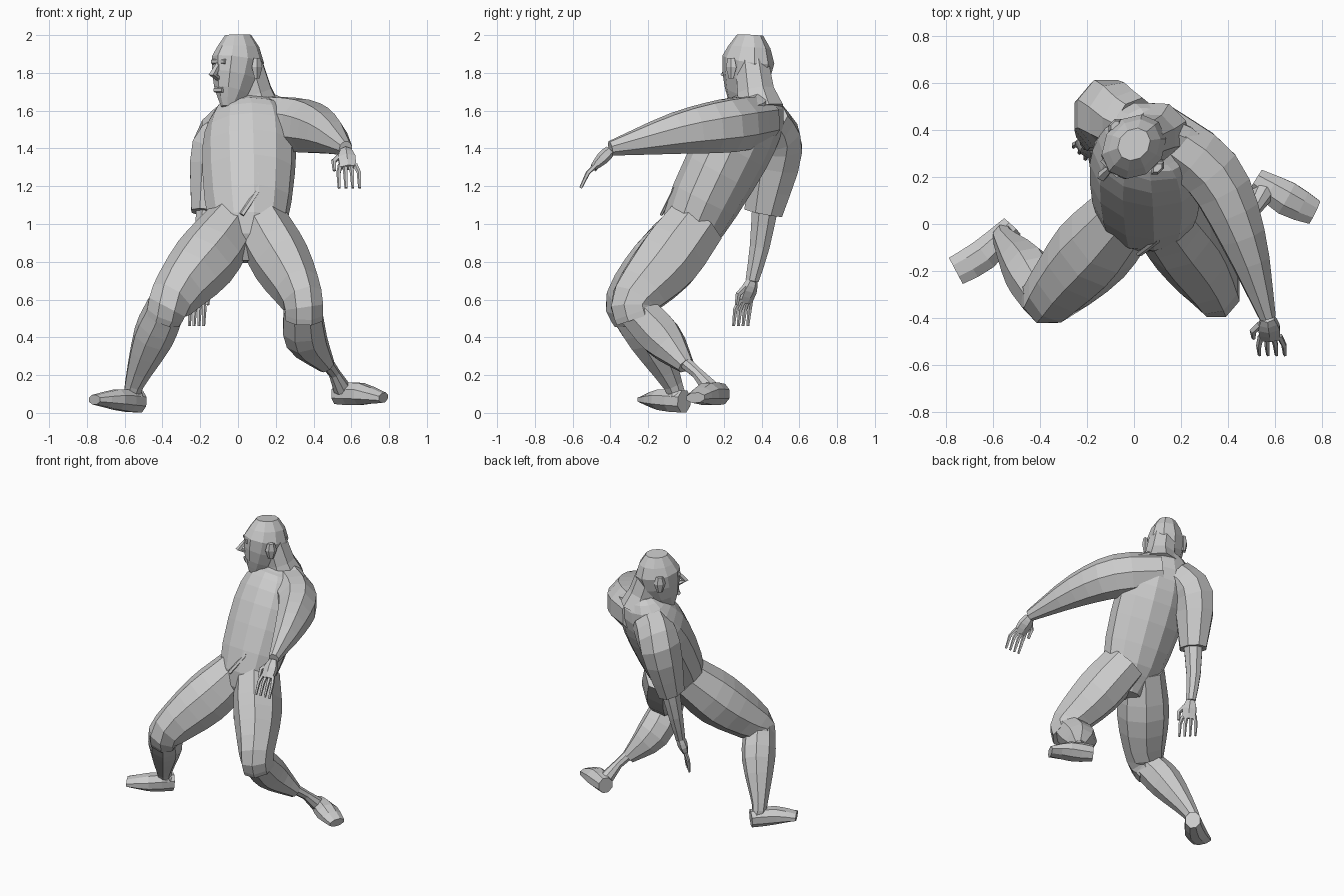
import bpy, bmesh, math
from mathutils import Vector

if "Cube" in bpy.data.objects:
    bpy.data.objects.remove(bpy.data.objects["Cube"], do_unlink=True)

clay = bpy.data.materials.new("grey_clay")
clay.use_nodes = True
clay.diffuse_color = (0.6, 0.6, 0.6, 1)
clay.node_tree.nodes["Principled BSDF"].inputs["Base Color"].default_value = clay.diffuse_color

# Directions used to orient the cross-sections
ACROSS = Vector((1, 0, 0))
DOWN = Vector((0, 0, -1))
SHOULDER_LINE = Vector((.9, -.5, 0))
HEAD_LINE = Vector((.7, -.7, 0))
GAZE_LINE = Vector((.7, .7, 0))


def smooth_path(keys, steps):
    """Pass a flowing curve through the keys; the fourth value of a key is its radius."""
    keys = [Vector(key) for key in keys]
    padded = [keys[0] * 2 - keys[1]] + keys + [keys[-1] * 2 - keys[-2]]
    path = []
    for before, here, there, after in zip(padded, padded[1:], padded[2:], padded[3:]):
        for step in range(steps):
            t = step / steps
            leave, arrive = (there - before) / 2, (after - here) / 2
            turn = (there - here) * 3 - leave * 2 - arrive
            ease = (here - there) * 2 + leave + arrive
            path.append(here + leave * t + turn * t ** 2 + ease * t ** 3)
    return path + [keys[-1]]


def loft(name, keys, side, side_end=None, depth=1, depth_end=None, sides=8, steps=3):
    """Skin faceted oval rings along the path; depth is the ratio of depth to width."""
    bm = bmesh.new()
    path = smooth_path(keys, steps)
    points = [node.to_3d() for node in path]
    last = len(path) - 1
    rings = []
    for i, node in enumerate(path):
        progress = i / last
        along = (points[min(i + 1, last)] - points[max(i - 1, 0)]).normalized()
        across = side.lerp(side_end or side, progress)
        across = (across - along * across.dot(along)).normalized()
        ratio = depth + ((depth_end or depth) - depth) * progress
        deep = along.cross(across) * ratio
        ring = []
        for k in range(sides):
            angle = math.tau * (k + 0.5) / sides
            offset = across * math.cos(angle) + deep * math.sin(angle)
            ring.append(bm.verts.new(points[i] + offset * node.w * 1.05))
        rings.append(ring)
    for low, high in zip(rings, rings[1:]):
        for k in range(sides):
            following = (k + 1) % sides
            bm.faces.new((low[k], low[following], high[following], high[k]))
    bm.faces.new(rings[0][::-1])
    bm.faces.new(rings[-1])
    bmesh.ops.recalc_face_normals(bm, faces=bm.faces)
    mesh = bpy.data.meshes.new(name)
    bm.to_mesh(mesh)
    bm.free()
    mesh.materials.append(clay)
    bpy.context.collection.objects.link(bpy.data.objects.new(name, mesh))


def digit(name, root, reach, curl, spread, radius):
    """One bent finger, narrowing to its tip."""
    middle = root + reach
    tip = middle + curl
    keys = [(*root, radius), (*middle, radius * .9), (*tip, radius * .6)]
    loft(name, keys, spread, sides=5, steps=1)


def hand(name, wrist, reach, spread, curl, thumb_side):
    """Palm, four curled fingers and a thumb."""
    palm_end = wrist + reach * .13
    knuckles = wrist + reach * .11
    middle = wrist + reach * .06
    loft(name + "_palm", [(*wrist, .03), (*middle, .05), (*palm_end, .045)],
         spread, depth=.9, depth_end=.4, sides=6, steps=2)
    for place, label in enumerate(("index", "middle", "ring", "little")):
        fan = spread * (place - 1.5) * thumb_side * -1
        digit(f"{name}_{label}_finger", knuckles + fan * .026, reach * .06 + fan * .01,
              reach * .03 + curl * .06, spread, .013)
    outward = spread * thumb_side * .035
    digit(name + "_thumb", wrist + reach * .04 + outward, reach * .04 + outward,
          (reach + curl) * .03, spread, .016)


# Torso, leaning back and twisting toward the shoulders
loft("torso", [(.05, 0, .8, .08), (.05, .04, 1, .2), (.06, .25, 1.4, .24),
               (.07, .37, 1.6, .19), (.08, .39, 1.7, .09)],
     ACROSS, SHOULDER_LINE, depth=.8, sides=12)

# Neck and head, turned toward the right shoulder
loft("neck", [(.1, .39, 1.6, .13), (.08, .37, 1.7, .1), (.04, .35, 1.85, .09)], HEAD_LINE, steps=1)
loft("head", [(-.05, .27, 1.61, .035), (-.03, .3, 1.7, .085), (0, .33, 1.87, .12), (0, .34, 2, .06)],
     HEAD_LINE, depth=1.2, sides=10, steps=2)

# Face: brow and mouth run across it, the nose down it
face = Vector((-.1, .24, 1.8))
for label, height, width in (("brow", .06, .05), ("mouth", -.09, .03)):
    keys = [(*(face + HEAD_LINE * width * place - DOWN * height), .014) for place in (-1, 0, 1)]
    loft(label, keys, GAZE_LINE, sides=6, steps=1)
nose_tip = face - GAZE_LINE * .05 + DOWN * .01
loft("nose", [(*(face - DOWN * .05), .014), (*nose_tip, .022), (*(face + DOWN * .03), .015)],
     HEAD_LINE, sides=5, steps=1)

# Ears
skull = Vector((.01, .33, 1.83))
for label, sign in (("left", 1), ("right", -1)):
    ear = skull + HEAD_LINE * sign * .13
    keys = [(*(ear + DOWN * drop), radius) for drop, radius in ((.06, .01), (0, .022), (-.05, .014))]
    loft(label + "_ear", keys, HEAD_LINE, depth=1.7, sides=6, steps=1)

# Left arm, reaching forward
loft("left_arm", [(.1, .4, 1.55, .12), (.33, .22, 1.52, .13), (.46, -.05, 1.48, .1), (.57, -.4, 1.4, .035)],
     GAZE_LINE, depth=1.1)
loft("left_trapezius", [(.08, .4, 1.66, .08), (.2, .35, 1.61, .08), (.32, .26, 1.58, .07)],
     GAZE_LINE, depth=.8, steps=1)
hand("left_hand", Vector((.57, -.4, 1.39)), Vector((.1, -.7, -.7)), ACROSS, Vector((0, -.3, -1)), -1)

# Right arm, hanging behind the body
loft("right_upper_arm", [(0, .42, 1.55, .12), (-.12, .47, 1.4, .13), (-.17, .41, 1.06, .08)],
     ACROSS, depth=1, depth_end=1.3)
loft("right_forearm", [(-.16, .42, 1.1, .06), (-.19, .39, .88, .045), (-.2, .35, .7, .03)],
     ACROSS, depth=1.2, steps=2)
hand("right_hand", Vector((-.2, .35, .7)), Vector((-.1, -.3, -.9)), HEAD_LINE, DOWN, 1)

# Right leg
loft("right_thigh", [(-.03, .05, 1, .14), (-.18, -.12, .8, .165), (-.35, -.3, .6, .12), (-.4, -.29, .5, .095)],
     ACROSS, depth=1.05)
loft("right_shin", [(-.38, -.31, .56, .1), (-.45, -.2, .4, .105), (-.55, -.07, .15, .05), (-.55, -.05, .08, .05)],
     ACROSS, depth=1.05)

# Left leg, with a bare ankle below the full calf
loft("left_thigh", [(.12, .05, 1, .14), (.23, -.1, .8, .15), (.34, -.27, .6, .11), (.35, -.26, .5, .1)],
     ACROSS, depth=1.15)
loft("left_shin", [(.34, -.28, .56, .1), (.36, -.13, .4, .11), (.47, 0, .25, .045)], ACROSS)
loft("left_ankle", [(.46, -.02, .28, .035), (.51, .06, .21, .03), (.55, .13, .13, .045)], ACROSS, steps=1)

# Feet, from heel to toe
loft("right_foot", [(-.52, -.01, .06, .05), (-.64, -.13, .07, .07), (-.76, -.2, .07, .065)],
     HEAD_LINE, depth=1.2, depth_end=.4, steps=2)
loft("left_foot", [(.52, .19, .1, .05), (.65, .11, .1, .075), (.77, .05, .08, .055)],
     GAZE_LINE, depth=1.1, depth_end=.5, steps=2)

# Raised fold on the belly
loft("belly_fold", [(.02, -.13, 1.05, .014), (.1, -.07, 1.17, .014), (.1, -.03, 1.27, .01)],
     ACROSS, depth=.6, sides=5, steps=1)
